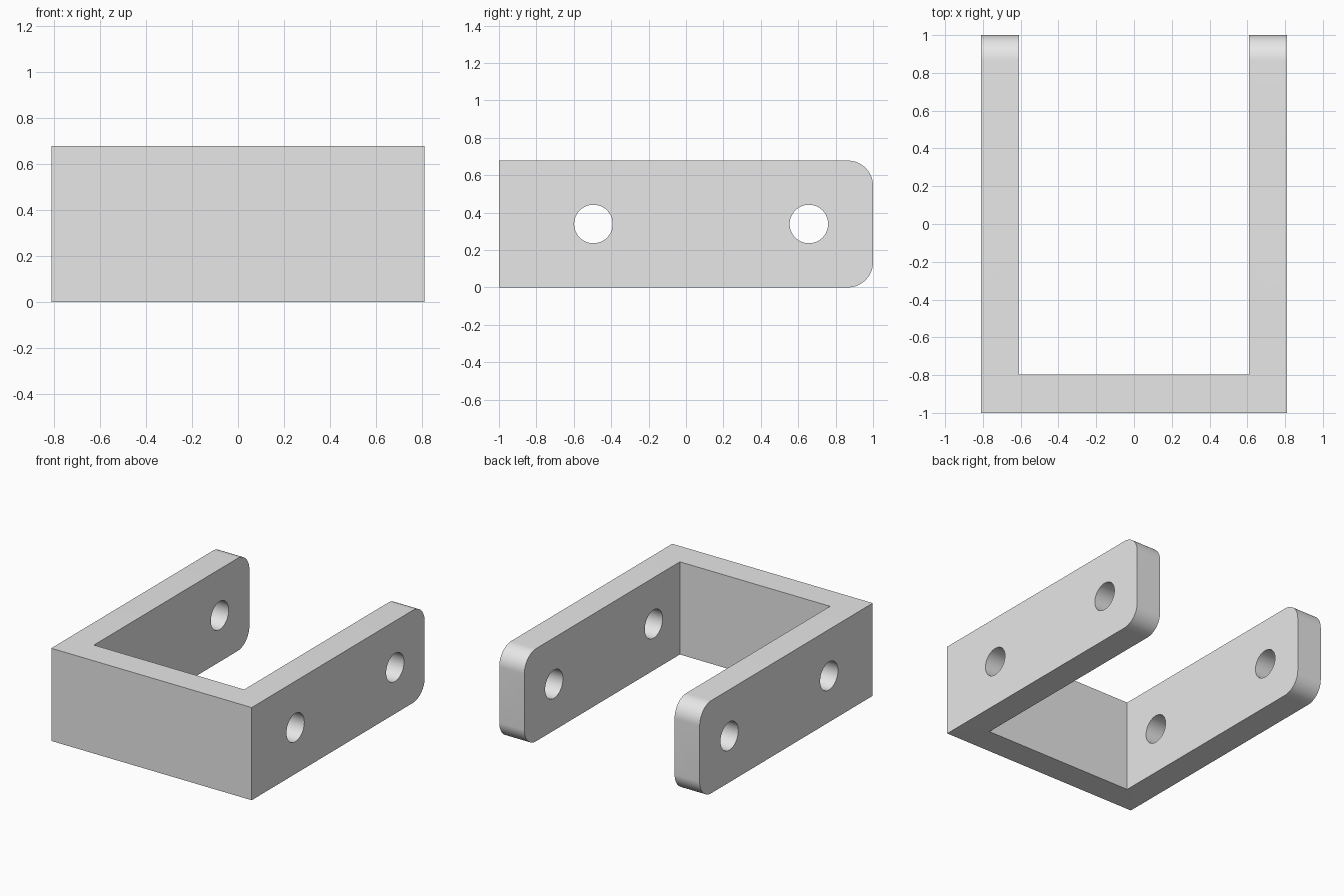
import bpy, bmesh, math

cube = bpy.data.objects.get("Cube")
if cube:
    bpy.data.objects.remove(cube, do_unlink=True)

HALF_W, HALF_L, HEIGHT = 0.811, 1.0, 0.678
WALL, CORNER, HOLE = 0.203, 0.135, 0.103
HOLE_Y = (-0.495, 0.657)

grey = bpy.data.materials.new("light grey")
grey.use_nodes = True
grey.diffuse_color = (0.8, 0.8, 0.8, 1)
grey.node_tree.nodes["Principled BSDF"].inputs["Base Color"].default_value = (0.8, 0.8, 0.8, 1)


def extrude_profile(name, points, direction):
    """Closed outline pushed along a direction into a solid."""
    bm = bmesh.new()
    face = bm.faces.new([bm.verts.new(p) for p in points])
    result = bmesh.ops.extrude_face_region(bm, geom=[face])
    verts = [v for v in result["geom"] if isinstance(v, bmesh.types.BMVert)]
    bmesh.ops.translate(bm, verts=verts, vec=direction)
    bmesh.ops.recalc_face_normals(bm, faces=bm.faces)
    mesh = bpy.data.meshes.new(name)
    bm.to_mesh(mesh)
    bm.free()
    obj = bpy.data.objects.new(name, mesh)
    bpy.context.collection.objects.link(obj)
    mesh.materials.append(grey)
    return obj


def arc(cy, cz, radius, start, end, steps):
    """Points in the side plane, angles in degrees."""
    angles = [math.radians(start + (end - start) * i / steps) for i in range(steps + 1)]
    return [(-1.0, cy + radius * math.cos(a), cz + radius * math.sin(a)) for a in angles]


def cut(target, cutter, operation):
    mod = target.modifiers.new(cutter.name, "BOOLEAN")
    mod.operation, mod.solver, mod.object = operation, "EXACT", cutter
    bpy.context.view_layer.objects.active = target
    bpy.ops.object.modifier_apply(modifier=mod.name)
    bpy.data.objects.remove(cutter, do_unlink=True)


# U-shaped body seen from above
ix, iy = HALF_W - WALL, -HALF_L + WALL
outline = [(-HALF_W, -HALF_L), (HALF_W, -HALF_L), (HALF_W, HALF_L), (ix, HALF_L),
           (ix, iy), (-ix, iy), (-ix, HALF_L), (-HALF_W, HALF_L)]
bracket = extrude_profile("clevis_bracket", [(x, y, 0) for x, y in outline], (0, 0, HEIGHT))

# Side silhouette that rounds the arm ends
end = HALF_L - CORNER
side = [(-1.0, -1.2, -0.2), (-1.0, end, -0.2), *arc(end, CORNER, CORNER, -90, 0, 16),
        *arc(end, HEIGHT - CORNER, CORNER, 0, 90, 16), (-1.0, end, 0.9), (-1.0, -1.2, 0.9)]
cut(bracket, extrude_profile("rounded_side", side, (2, 0, 0)), "INTERSECT")

# Pin holes through both arms
for y in HOLE_Y:
    circle = arc(y, HEIGHT / 2, HOLE, 0, 360, 48)[:-1]
    cut(bracket, extrude_profile("pin_hole", circle, (2, 0, 0)), "DIFFERENCE")

# Smooth curves, sharp edges
bpy.ops.object.select_all(action="DESELECT")
bracket.select_set(True)
bpy.context.view_layer.objects.active = bracket
bpy.ops.object.shade_smooth_by_angle(angle=math.radians(30))
